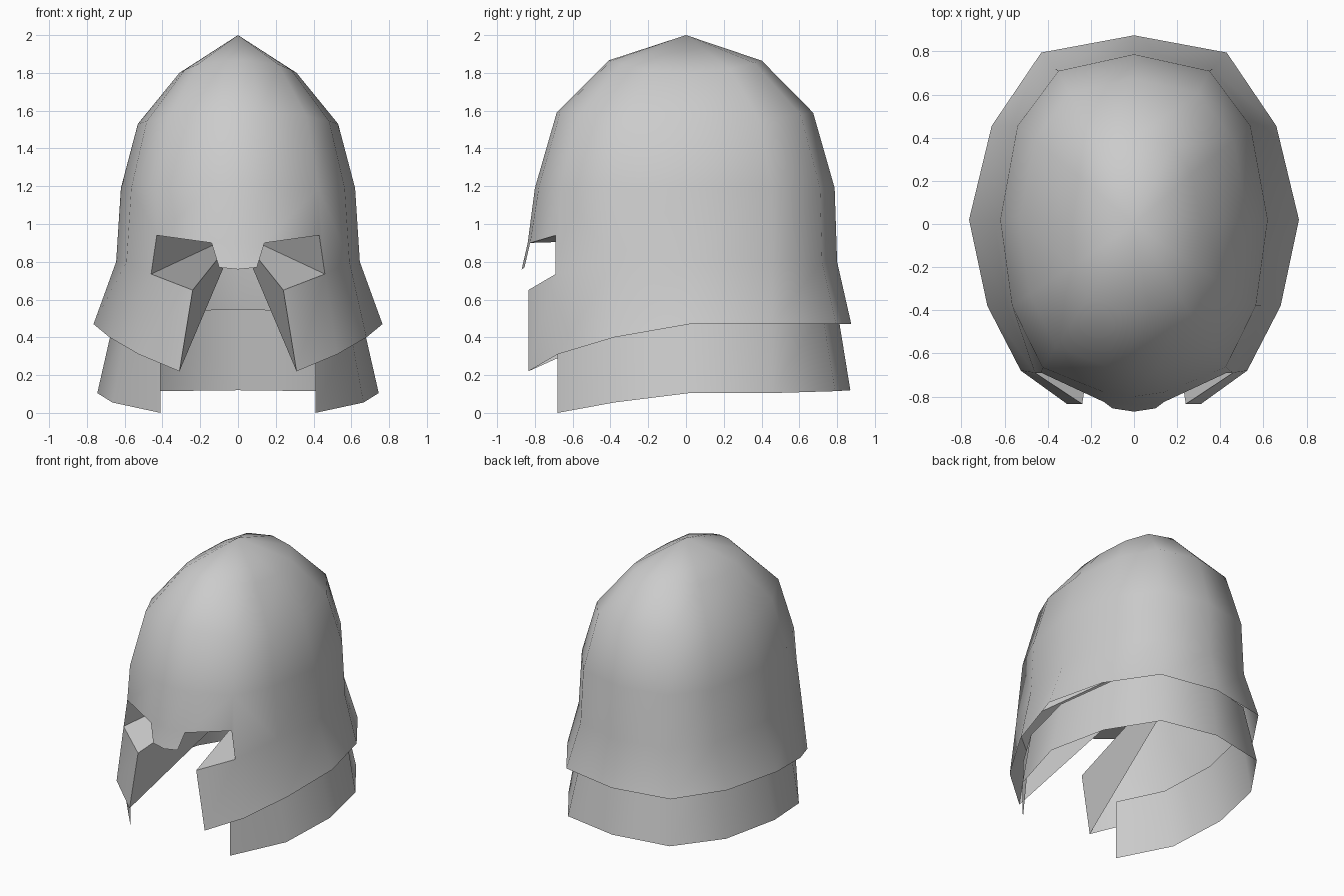
import bpy, bmesh
from mathutils import Vector

if "Cube" in bpy.data.objects:
    bpy.data.objects.remove(bpy.data.objects["Cube"])


def make_part(name, half_faces, angle):
    """Build an object from right-half faces (lists of points), mirrored across x = 0."""
    bm = bmesh.new()
    for face in half_faces:
        for side in (1, -1):
            pts = [(p[0] * side, p[1], p[2]) for p in face]
            if side < 0:
                pts.reverse()
            bm.faces.new([bm.verts.new(p) for p in pts])
    bmesh.ops.remove_doubles(bm, verts=bm.verts, dist=0.0005)
    bmesh.ops.recalc_face_normals(bm, faces=bm.faces)
    mesh = bpy.data.meshes.new(name)
    bm.to_mesh(mesh)
    bm.free()
    ob = bpy.data.objects.new(name, mesh)
    bpy.context.collection.objects.link(ob)
    bpy.ops.object.select_all(action='DESELECT')
    ob.select_set(True)
    bpy.context.view_layer.objects.active = ob
    bpy.ops.object.shade_smooth_by_angle(angle=angle)
    return ob


def strip(upper, lower):
    """Quads between two rows of points."""
    return [[upper[i], lower[i], lower[i + 1], upper[i + 1]] for i in range(len(upper) - 1)]


# Horizontal section of the skull, from back centre to front centre
section = [(0, .787), (.35, .71), (.54, .455), (.62, .02),
           (.565, -.38), (.425, -.665), (.14, -.78), (0, -.80)]


def ring(sx, sy, z, rise):
    return [Vector((x * sx, y * sy, z + rise * (y / .79) ** 2)) for x, y in section]


apex = Vector((0, 0, 2))
r1 = ring(.50, .51, 1.80, .065)
r2 = ring(.855, .855, 1.53, .06)
r3 = ring(1, 1, 1.19, 0)

# Lower shell rows: temple line and flared rim, back to front
temple = [(0, .80, .8), (.365, .72, .8), (.565, .455, .8), (.645, .02, .8), (.59, -.38, .8)]
rim = [(0, .875, .47), (.43, .795, .47), (.66, .455, .47), (.765, .02, .47),
       (.68, -.38, .40), (.525, -.68, .31)]

# Eye opening, cheek and nose guard corners
eye_top_out, eye_low_out = (.43, -.69, .94), (.46, -.69, .735)
eye_top_in = (.14, -.825, .90)
cheek_top, cheek_tip = (.24, -.835, .65), (.31, -.835, .22)
nose_side, nose_tip, bridge = (.10, -.855, .77), (0, -.87, .76), (0, -.838, .90)

# Helmet shell: dome, flared skirt, cheek plates and nose guard
faces = [[apex, r1[i], r1[i + 1]] for i in range(7)]
faces += strip(r1, r2) + strip(r2, r3)
faces += strip(r3[:5], temple)
faces += strip(temple + [eye_low_out], rim)
faces += [[r3[4], temple[4], eye_low_out, eye_top_out, r3[5]],
          [r3[5], eye_top_out, eye_top_in, r3[6]],
          [r3[6], eye_top_in, bridge, r3[7]],
          [eye_top_in, nose_side, nose_tip, bridge],
          [eye_low_out, rim[5], cheek_tip, cheek_top]]
make_part("helmet_shell", faces, 0.9)

# Inner faces running from the eye and cheek edges to the back wall
back = (0, .79, .95)
edge = [eye_top_in, eye_top_out, eye_low_out, cheek_top, cheek_tip]
make_part("eye_and_cheek_recess", [[a, b, back] for a, b in zip(edge, edge[1:])], 0.9)

# Neck guard band tucked under the shell, open at the front
neck_top = [(0, .80, .55), (.36, .72, .54), (.57, .455, .52), (.655, .02, .50),
            (.59, -.38, .46), (.41, -.68, .44)]
neck_low = [(0, .87, .12), (.42, .79, .115), (.65, .455, .105), (.745, .02, .105),
            (.665, -.38, .055), (.41, -.68, 0)]
make_part("neck_guard", strip(neck_top, neck_low), 0.9)
